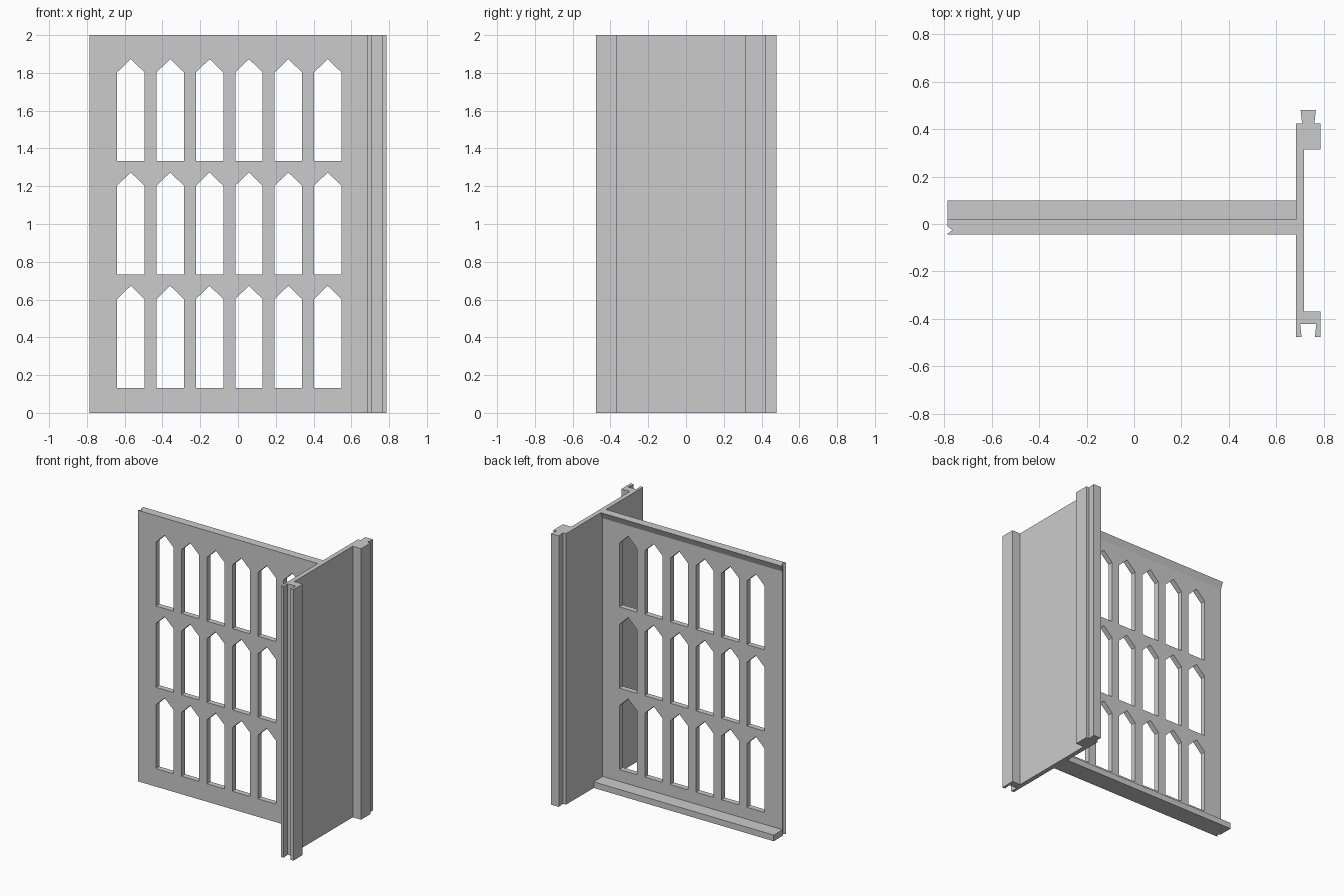
import bpy, bmesh
from mathutils import Vector

if "Cube" in bpy.data.objects:
    bpy.data.objects.remove(bpy.data.objects["Cube"], do_unlink=True)

HEIGHT = 2.0
LEFT, RIGHT = -0.786, 0.683       # ends of the window panel
FRONT, BACK = -0.044, -0.004      # faces of the window panel

grey = bpy.data.materials.new("plain grey")
grey.use_nodes = True
grey.diffuse_color = (0.6, 0.6, 0.6, 1)
grey.node_tree.nodes["Principled BSDF"].inputs["Base Color"].default_value = (0.6, 0.6, 0.6, 1)


def add_prism(bm, points, direction):
    """Extrude a closed outline along a direction."""
    face = bm.faces.new([bm.verts.new(p) for p in points])
    out = bmesh.ops.extrude_face_region(bm, geom=[face])
    moved = [v for v in out["geom"] if isinstance(v, bmesh.types.BMVert)]
    bmesh.ops.translate(bm, verts=moved, vec=Vector(direction))


def make_object(name, prisms):
    bm = bmesh.new()
    for points, direction in prisms:
        add_prism(bm, points, direction)
    bmesh.ops.recalc_face_normals(bm, faces=bm.faces)
    mesh = bpy.data.meshes.new(name)
    bm.to_mesh(mesh)
    bm.free()
    mesh.materials.append(grey)
    obj = bpy.data.objects.new(name, mesh)
    bpy.context.collection.objects.link(obj)
    return obj


def upright(outline):
    return [(x, y, 0) for x, y in outline], (0, 0, HEIGHT)


def lengthwise(outline):
    return [(LEFT, y, z) for y, z in outline], (RIGHT - LEFT, 0, 0)


# Window panel with a V groove down its free edge
panel = make_object("window_panel", [upright([
    (LEFT, FRONT), (RIGHT, FRONT), (RIGHT, BACK), (LEFT, BACK),
    (LEFT, -0.01), (LEFT + 0.022, -0.025), (LEFT, -0.041)])])

# Three rows of six pointed windows
windows = []
for row in range(3):
    for col in range(6):
        x, z = -0.64 + 0.2085 * col, 0.133 + 0.6 * row
        w = 0.145
        shape = [(x, z), (x + w, z), (x + w, z + 0.47), (x + w / 2, z + 0.54), (x, z + 0.47)]
        windows.append(([(px, -0.2, pz) for px, pz in shape], (0, 0.4, 0)))
cutter = make_object("window_cutter", windows)
cutter.hide_render = True

cut = panel.modifiers.new("windows", 'BOOLEAN')
cut.operation = 'DIFFERENCE'
cut.solver = 'EXACT'
cut.object = cutter
bpy.context.view_layer.update()
evaluated = panel.evaluated_get(bpy.context.evaluated_depsgraph_get())
cut_mesh = bpy.data.meshes.new_from_object(evaluated)
panel.modifiers.clear()
panel.data = cut_mesh
bpy.data.objects.remove(cutter, do_unlink=True)

# Sill along the bottom and sloped lip along the top of the back
make_object("bottom_sill", [lengthwise([(BACK, 0), (0.1, 0), (0.1, 0.045), (BACK, 0.045)])])
make_object("top_lip", [lengthwise([(BACK, 1.95), (0.018, HEIGHT), (BACK, HEIGHT)])])

# Cross wall with a dovetail tongue behind and a dovetail slot in front
make_object("cross_wall", [upright([
    (RIGHT, -0.476), (0.706, -0.476), (0.7, -0.421), (0.768, -0.421), (0.762, -0.476),
    (0.785, -0.476), (0.785, -0.368), (0.717, -0.368), (0.717, 0.314), (0.785, 0.314),
    (0.785, 0.424), (0.76, 0.424), (0.766, 0.48), (0.702, 0.48), (0.708, 0.424),
    (RIGHT, 0.424)])])
